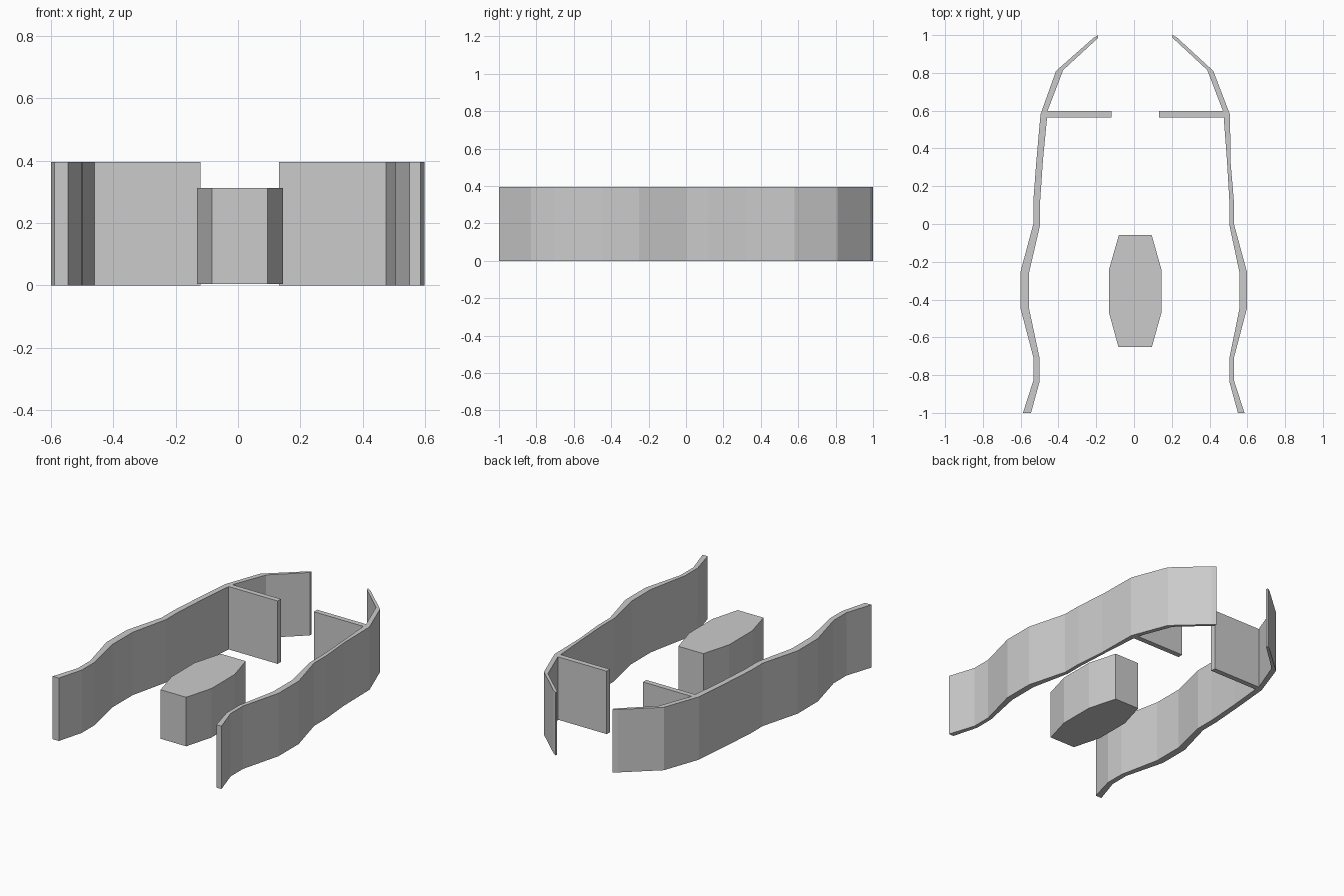
import bpy
import bmesh


def extrude_outline(name, outline, z0, z1):
    """Closed prism from a plan outline."""
    bm = bmesh.new()
    base = bm.faces.new([bm.verts.new((x, y, z0)) for x, y in outline])
    res = bmesh.ops.extrude_face_region(bm, geom=[base], use_keep_orig=True)
    top = [g for g in res["geom"] if isinstance(g, bmesh.types.BMVert)]
    bmesh.ops.translate(bm, verts=top, vec=(0, 0, z1 - z0))
    bmesh.ops.recalc_face_normals(bm, faces=bm.faces)
    mesh = bpy.data.meshes.new(name)
    bm.to_mesh(mesh)
    bm.free()
    obj = bpy.data.objects.new(name, mesh)
    bpy.context.collection.objects.link(obj)
    return obj


HEIGHT = 0.395

# Curved side walls, back to front, the two sides differ slightly
left_outer = [(-0.19, 1.0), (-0.215, 0.985), (-0.413, 0.81), (-0.495, 0.58),
              (-0.518, 0.32), (-0.533, 0.12), (-0.533, 0.0), (-0.6, -0.25),
              (-0.6, -0.45), (-0.533, -0.705), (-0.533, -0.83), (-0.588, -1.0)]
left_inner = [(-0.545, -1.0), (-0.5, -0.835), (-0.5, -0.71), (-0.555, -0.45),
              (-0.555, -0.255), (-0.497, -0.005), (-0.497, 0.12),
              (-0.482, 0.34), (-0.46, 0.565), (-0.458, 0.598),
              (-0.375, 0.815), (-0.19, 0.985)]
right_outer = [(0.205, 1.0), (0.23, 0.985), (0.42, 0.81), (0.508, 0.58),
               (0.512, 0.32), (0.529, 0.12), (0.529, 0.0), (0.597, -0.25),
               (0.597, -0.45), (0.53, -0.705), (0.53, -0.83), (0.585, -1.0)]
right_inner = [(0.55, -1.0), (0.505, -0.835), (0.505, -0.71), (0.558, -0.45),
               (0.558, -0.255), (0.505, -0.005), (0.505, 0.12),
               (0.492, 0.34), (0.475, 0.565), (0.471, 0.598),
               (0.388, 0.815), (0.205, 0.985)]
extrude_outline("left_wall", left_outer + left_inner, 0, HEIGHT)
extrude_outline("right_wall", right_outer + right_inner, 0, HEIGHT)

# Cross partitions with a doorway between them
for name, xa, xb in (("left_partition", -0.465, -0.12),
                     ("right_partition", 0.132, 0.478)):
    extrude_outline(name, [(xa, 0.565), (xb, 0.565), (xb, 0.598), (xa, 0.598)],
                    0, HEIGHT)

# Eight-sided centre block
extrude_outline("centre_block",
                [(-0.08, -0.057), (-0.132, -0.24), (-0.132, -0.47),
                 (-0.083, -0.65), (0.095, -0.65), (0.145, -0.47),
                 (0.145, -0.24), (0.093, -0.057)], 0.004, 0.312)
